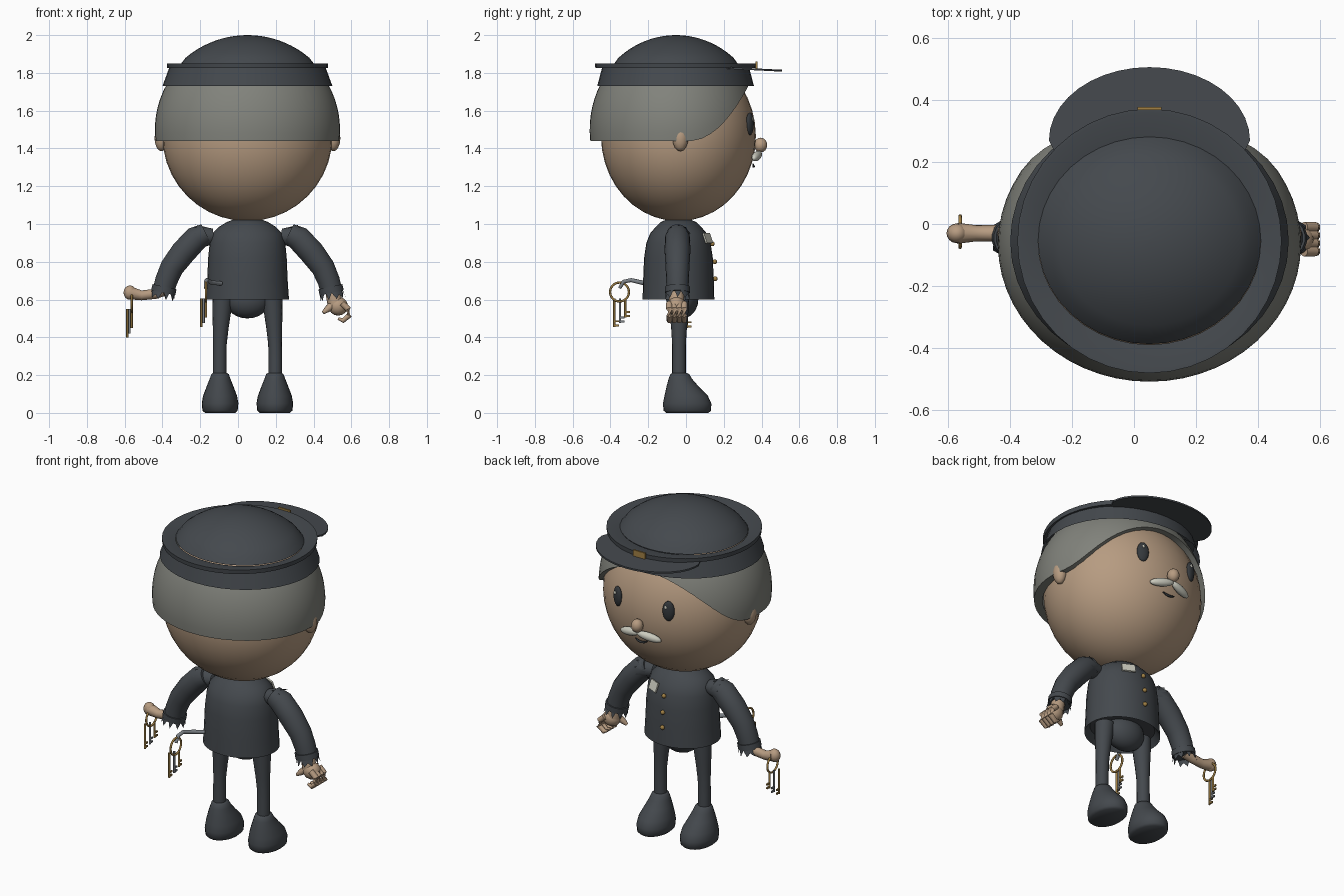
import bpy, bmesh, math
from mathutils import Vector, Matrix

if "Cube" in bpy.data.objects:
    bpy.data.objects.remove(bpy.data.objects["Cube"])

CX = 0.05  # symmetry plane of the figure


def material(name, r, g, b):
    m = bpy.data.materials.new(name)
    m.diffuse_color = (r, g, b, 1)
    m.use_nodes = True
    m.node_tree.nodes["Principled BSDF"].inputs["Base Color"].default_value = m.diffuse_color
    return m


SUIT = material("charcoal cloth", .058, .066, .075)
HAIR = material("grey hair", .22, .225, .20)
SKIN = material("skin", .47, .33, .22)
GOLD = material("gold", .36, .22, .06)
STEEL = material("steel", .20, .22, .24)
CREAM = material("cream", .60, .60, .52)
BLACK = material("eye black", .035, .04, .045)


def finish(name, bm, mat, angle=40):
    bmesh.ops.recalc_face_normals(bm, faces=bm.faces)
    me = bpy.data.meshes.new(name)
    bm.to_mesh(me)
    bm.free()
    me.materials.append(mat)
    me.shade_smooth()
    me.set_sharp_from_angle(angle=math.radians(angle))
    ob = bpy.data.objects.new(name, me)
    bpy.context.collection.objects.link(ob)
    return ob


def skin_rings(bm, rings, cap=True):
    rows = [[bm.verts.new(p) for p in r] for r in rings]
    n = len(rows[0])
    for a, b in zip(rows, rows[1:]):
        for i in range(n):
            j = (i + 1) % n
            bm.faces.new((a[i], a[j], b[j], b[i]))
    if cap:
        bm.faces.new(rows[0])
        bm.faces.new(rows[-1])


def loft(name, rings, mat, n=32, angle=40, cap=True):
    """Stack of horizontal ellipses (x, y, z, rx, ry)."""
    bm = bmesh.new()
    ts = [2 * math.pi * i / n for i in range(n)]
    skin_rings(bm, [[(x + rx * math.cos(t), y + ry * math.sin(t), z) for t in ts]
                    for x, y, z, rx, ry in rings], cap)
    return finish(name, bm, mat, angle)


def ellipsoid(name, c, r, mat, seg=20, rot=None):
    bm = bmesh.new()
    bmesh.ops.create_uvsphere(bm, u_segments=seg, v_segments=max(8, seg // 2), radius=1)
    m = Matrix.Translation(c) @ (rot or Matrix()) @ Matrix.Diagonal((*r, 1))
    bmesh.ops.transform(bm, matrix=m, verts=bm.verts)
    return finish(name, bm, mat, 60)


def circle(c, d, r, n):
    q = Vector(d).to_track_quat('Z', 'Y')
    return [Vector(c) + q @ Vector((r * math.cos(2 * math.pi * i / n),
                                    r * math.sin(2 * math.pi * i / n), 0)) for i in range(n)]


def tube(name, pts, radii, mat, n=12):
    ps = [Vector(p) for p in pts]
    rings = []
    for i, p in enumerate(ps):
        d = ps[min(i + 1, len(ps) - 1)] - ps[max(i - 1, 0)]
        rings.append(circle(p, d, radii[i], n))
    bm = bmesh.new()
    skin_rings(bm, rings)
    return finish(name, bm, mat, 50)


def frill(name, a, b, r0, r1, mat, n=20):
    """Ragged cloth edge from a towards b."""
    a, b = Vector(a), Vector(b)
    outer = circle(b, b - a, r1, n)
    inner = circle(a, b - a, r0, n)
    for i in range(0, n, 2):
        outer[i] = outer[i].lerp(inner[i], .7 - .2 * (i % 3))
    bm = bmesh.new()
    skin_rings(bm, [inner, outer], False)
    return finish(name, bm, mat, 20)


def box(name, c, size, mat, rot=None):
    bm = bmesh.new()
    bmesh.ops.create_cube(bm, size=1)
    m = Matrix.Translation(c) @ (rot or Matrix()) @ Matrix.Diagonal((*size, 1))
    bmesh.ops.transform(bm, matrix=m, verts=bm.verts)
    return finish(name, bm, mat)


def ring(name, c, r, t, mat):
    """Upright ring in the yz plane."""
    bm = bmesh.new()
    rows = []
    for i in range(25):
        a = 2 * math.pi * i / 24
        d = Vector((0, math.cos(a), math.sin(a)))
        rows.append([Vector(c) + d * (r + t * math.cos(b)) + Vector((t * math.sin(b), 0, 0))
                     for b in [math.pi * k / 4 for k in range(8)]])
    skin_rings(bm, rows, False)
    bmesh.ops.remove_doubles(bm, verts=bm.verts, dist=1e-5)
    return finish(name, bm, mat, 60)


# Head, ears and hair swept up towards the forehead
ellipsoid("head", (CX, -.04, 1.465), (.45, .41, .45), SKIN, 40)
HC, HR = Vector((CX, -.065, 1.5)), Vector((.49, .445, .49))
N = 56
rows = [[] for _ in range(10)]
for i in range(N):
    t = 2 * math.pi * i / N
    ze = 1.5
    for _ in range(25):
        y = HC.y + HR.y * math.sin(t) * math.sqrt(1 - ((ze - HC.z) / HR.z) ** 2)
        ze = .5 * ze + .5 * min(1.76, 1.44 + .29 * (max(0, y - .02) / .31) ** 2)
    for k in range(10):
        z = 1.79 + (ze - 1.79) * min(k, 8) / 8
        f = math.sqrt(1 - ((z - HC.z) / HR.z) ** 2) * (.9 if k == 9 else 1)
        rows[k].append((HC.x + HR.x * f * math.cos(t), HC.y + HR.y * f * math.sin(t), z))
bm = bmesh.new()
skin_rings(bm, rows, False)
finish("hair", bm, HAIR)

# Face
ellipsoid("nose", (CX, .395, 1.418), (.034, .035, .039), SKIN, 16)
for s, side in ((-1, "left"), (1, "right")):
    ellipsoid(side + "_ear", (CX + s * .455, -.03, 1.455), (.037, .042, .07), SKIN, 16)
    turn = Matrix.Rotation(-s * .4, 4, 'Z')
    ellipsoid(side + "_eye", (CX + s * .17, .338, 1.53), (.034, .018, .06), BLACK, 20, turn)
    ellipsoid(side + "_eye_glint", (CX + s * .17 + .008, .355, 1.555), (.008, .005, .011), CREAM, 8)
    ellipsoid(side + "_moustache", (CX + s * .065, .375, 1.36), (.075, .022, .024), CREAM, 16,
              Matrix.Rotation(-s * .25, 4, 'Z') @ Matrix.Rotation(s * .2, 4, 'Y'))
tube("mouth", [(CX + x, .358 - 2 * x * x, 1.305 + 8 * x * x) for x in (-.04, -.02, 0, .02, .04)],
     [.003, .006, .007, .006, .003], BLACK, 8)

# Cap: flared band, raised rim sloping inwards, domed crown, peak and badge
cap = [(1.73, .45, .415), (1.825, .415, .39), (1.825, .425, .425),
       (1.85, .427, .427), (1.85, .418, .415), (1.835, .36, .335)]
loft("cap_band", [(CX, -.055, z, a, b) for z, a, b in cap], SUIT, 40, 30, False)
crown = []
for k in range(12):
    r = .36 * (1 - k / 11.2)
    crown.append((CX, -.053, 1.493 + math.sqrt(.507 ** 2 - r * r) - .012 * (k == 0), r, r * .93))
loft("cap_crown", crown, SUIT, 40)
peak = [(math.cos(math.pi * i / 20) * .325, .27 + .237 * math.sin(math.pi * i / 20))
        for i in range(21)]
peak += [(-.29, .2), (-.15, .2), (.15, .2), (.29, .2)]
bm = bmesh.new()
skin_rings(bm, [[(CX + x, y, h - .05 * (y - .2)) for x, y in peak] for h in (1.822, 1.832)])
finish("cap_peak", bm, SUIT)
box("cap_badge", (CX, .373, 1.84), (.078, .01, .04), GOLD)

# Coat, buttons and breast patch
coat = [(.64, .19, .16), (.60, .22, .19), (.70, .213, .187), (.82, .208, .182), (.90, .2, .17),
        (.95, .185, .15), (.985, .15, .12), (1.01, .11, .095), (1.025, .07, .06)]
loft("coat", [(CX, -.04, z, a, b) for z, a, b in coat], SUIT, 32, 50)
for i, (y, z) in enumerate(((.14, .895), (.152, .80), (.155, .71))):
    ellipsoid(f"button_{i}", (CX, y, z), (.013, .012, .013), GOLD, 10)
box("breast_patch", (.135, .115, .925), (.075, .009, .055), CREAM,
    Matrix.Rotation(-.45, 4, 'Z') @ Matrix.Rotation(.35, 4, 'X'))

# Hips, legs, shoes and sleeves
ellipsoid("hips", (CX, -.02, .6), (.12, .085, .10), SUIT, 24)
for s, side in ((-1, "left"), (1, "right")):
    X = lambda d: CX + s * d
    leg = [(.13, .62, .055), (.136, .54, .05), (.142, .44, .041), (.146, .36, .036),
           (.147, .28, .036), (.147, .2, .036)]
    loft(side + "_leg", [(X(d), -.037, z, r, r) for d, z, r in leg], SUIT, 16)
    shoe = [(0, .08, .112, .007), (.012, .093, .126, .007), (.05, .097, .128, .006),
            (.09, .09, .115, .001), (.14, .071, .085, -.018), (.18, .055, .062, -.03),
            (.205, .046, .05, -.033), (.212, .036, .038, -.033)]
    loft(side + "_shoe", [(X(.145), y, z, a, b) for z, a, b, y in shoe], SUIT, 24, 50)
    tube(side + "_sleeve", [(X(.22), -.045, .95), (X(.27), -.045, .925), (X(.34), -.045, .85),
                            (X(.40), -.045, .77), (X(.43), -.045, .70), (X(.445), -.045, .645)],
         [.055, .067, .068, .063, .06, .058], SUIT, 18)
    frill(side + "_shoulder_frill", (X(.18), -.04, .935), (X(.28), -.04, .93), .04, .068, SUIT)
    frill(side + "_cuff_frill", (X(.44), -.045, .67), (X(.452), -.045, .60), .056, .068, SUIT)
    ring_c = circle((X(.442), -.045, .655), (s * .2, 0, -1), .055, 10)
    tube(side + "_cuff", [(X(.439), -.045, .668), (X(.446), -.045, .636)], [.066, .066], SUIT, 18)

# Open right hand with curled fingers
tube("right_wrist", [(.495, -.05, .66), (.515, -.05, .58)], [.036, .042], SKIN)
ellipsoid("right_palm", (.53, -.05, .565), (.052, .048, .05), SKIN, 16)
for i in range(4):
    y = -.088 + i * .026
    tube(f"right_finger_{i}", [(.55, y, .58), (.583, y, .55), (.588, y, .515), (.555, y, .488),
                               (.53, y, .50)], [.017, .017, .016, .014, .007], SKIN, 10)
tube("right_thumb", [(.51, -.06, .58), (.475, -.075, .55), (.45, -.08, .53)],
     [.022, .018, .009], SKIN, 10)

# Left hand held out with a fist
tube("left_wrist", [(-.40, -.035, .65), (-.44, -.03, .63), (-.51, -.03, .622), (-.57, -.03, .635)],
     [.034, .027, .026, .034], SKIN)
ellipsoid("left_fist", (-.572, -.03, .637), (.034, .032, .038), SKIN, 16)


# Key bunches
def keys(name, x, y, z):
    ring(name + "_ring", (x, y, z), .05, .006, GOLD)
    for i, dy in enumerate((-.028, .002, .03)):
        kx, ky, m = x - .012 * (2 - i), y + dy, STEEL if i == 1 else GOLD
        low = z - (.185, .165, .135)[i]
        tube(f"{name}_shaft_{i}", [(kx, ky, z - .035), (kx, ky, low)], [.006, .006], m, 8)
        for k in range(2):
            box(f"{name}_tooth_{i}_{k}", (kx, ky + .012, low + .008 + k * .022),
                (.008, .026, .01), m)


keys("belt_keys", -.17, -.352, .64)
keys("hand_keys", -.562, -.025, .585)
tube("belt_hook", [(-.09, -.19, .685), (-.14, -.235, .69), (-.165, -.29, .703),
                   (-.17, -.33, .695), (-.17, -.352, .66)],
     [.012, .012, .011, .011, .009], STEEL, 10)
